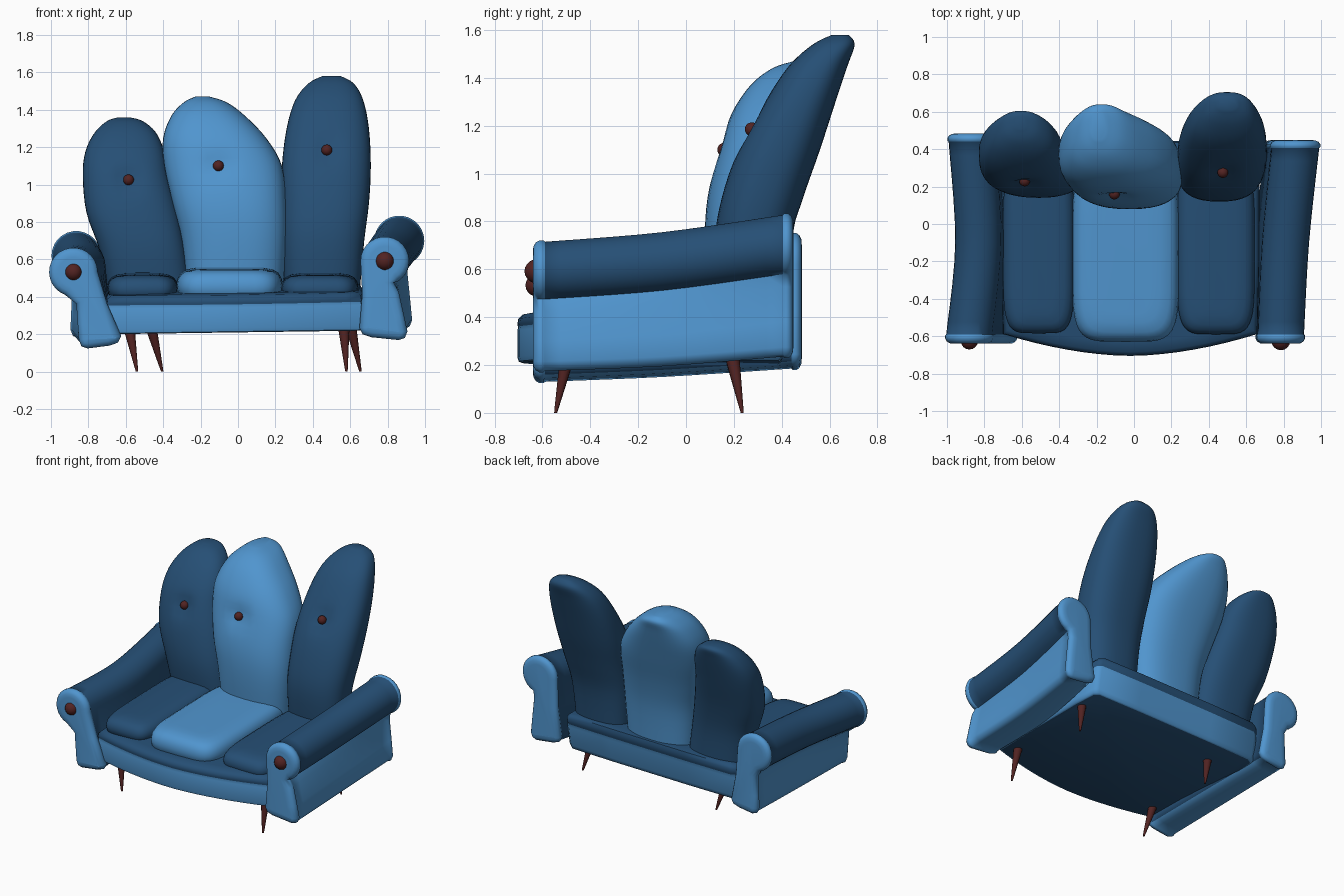
import bpy, bmesh, math
from mathutils import Vector

if "Cube" in bpy.data.objects:
    bpy.data.objects.remove(bpy.data.objects["Cube"])


def material(name, rgb):
    m = bpy.data.materials.new(name)
    m.diffuse_color = (*rgb, 1)
    m.use_nodes = True
    m.node_tree.nodes["Principled BSDF"].inputs["Base Color"].default_value = m.diffuse_color
    return m


LIGHT = material("light blue fabric", (0.08, 0.30, 0.62))
DARK = material("dark blue fabric", (0.019, 0.078, 0.178))
WOOD = material("dark red wood", (0.085, 0.017, 0.016))


def loft(name, rings, mats, pick=lambda i, j: 0, angle=50):
    """Skin closed rings; pick(band, side) gives the material, bands -1 and last are caps."""
    bm = bmesh.new()
    vs = [[bm.verts.new(p) for p in r] for r in rings]
    n = len(rings[0])
    for i in range(len(vs) - 1):
        for j in range(n):
            k = (j + 1) % n
            f = bm.faces.new((vs[i][j], vs[i][k], vs[i + 1][k], vs[i + 1][j]))
            f.material_index = pick(i, j)
    bm.faces.new(vs[0][::-1]).material_index = pick(-1, 0)
    bm.faces.new(vs[-1]).material_index = pick(len(vs) - 1, 0)
    bmesh.ops.recalc_face_normals(bm, faces=bm.faces)
    me = bpy.data.meshes.new(name)
    bm.to_mesh(me)
    bm.free()
    for m in mats:
        me.materials.append(m)
    ob = bpy.data.objects.new(name, me)
    bpy.context.collection.objects.link(ob)
    finish(ob, angle)
    return ob


def finish(ob, angle=50):
    bpy.ops.object.select_all(action='DESELECT')
    ob.select_set(True)
    bpy.context.view_layer.objects.active = ob
    bpy.ops.object.shade_smooth_by_angle(angle=math.radians(angle))


def smooth_rows(rows, n):
    """Catmull-Rom interpolation between rows of numbers."""
    out = []
    for i in range(len(rows) - 1):
        a, b, c, d = (rows[min(max(i + k, 0), len(rows) - 1)] for k in (-1, 0, 1, 2))
        for s in range(n):
            t = s / n
            out.append([0.5 * (2 * q + (r - p) * t + (2 * p - 5 * q + 4 * r - u) * t * t
                        + (3 * q - p - 3 * r + u) * t ** 3) for p, q, r, u in zip(a, b, c, d)])
    return out + [list(rows[-1])]


def superellipse(xl, xr, yf, yb, e, n=40):
    pts = []
    for k in range(n):
        a = 2 * math.pi * k / n
        c, s = math.cos(a), math.sin(a)
        pts.append(((xl + xr) / 2 + (xr - xl) / 2 * math.copysign(abs(c) ** (2 / e), c),
                    (yf + yb) / 2 + (yb - yf) / 2 * math.copysign(abs(s) ** (2 / e), s)))
    return pts


def button(name, loc, r):
    bpy.ops.mesh.primitive_uv_sphere_add(segments=16, ring_count=10, radius=r, location=loc)
    ob = bpy.context.object
    ob.name = name
    ob.data.materials.append(WOOD)
    finish(ob, 80)


# Tall back cushions, each row: z, left x, right x, front y, back y
def back_cushion(name, rows, mat, bx, bz, by):
    rings = []
    for z, xl, xr, yf, yb in smooth_rows(rows, 4):
        ring = []
        for x, y in superellipse(xl, xr, yf, yb, 2.5):
            if y < (yf + yb) / 2:  # dimple around the button
                y += 0.03 * math.exp(-((x - bx) ** 2 + (z - bz) ** 2) / 0.004)
            ring.append((x, y, z))
        rings.append(ring)
    loft(name, rings, [mat], angle=80)
    button(name + "_button", (bx, by, bz), 0.029)


back_cushion("left_back_cushion", [
    (.42, -.69, -.25, .16, .41), (.65, -.74, -.28, .14, .42), (.85, -.81, -.32, .16, .46),
    (1.05, -.83, -.37, .215, .52), (1.18, -.815, -.395, .28, .56), (1.28, -.765, -.44, .36, .59),
    (1.34, -.70, -.51, .44, .605), (1.36, -.64, -.58, .51, .58)], DARK, -.585, 1.025, .23)
back_cushion("middle_back_cushion", [
    (.42, -.27, .24, .10, .42), (.7, -.30, .26, .08, .44), (.9, -.35, .258, .09, .48),
    (1.1, -.395, .235, .14, .54), (1.25, -.40, .15, .19, .585), (1.37, -.355, .035, .27, .62),
    (1.44, -.29, -.06, .36, .64), (1.47, -.23, -.15, .45, .61)], LIGHT, -.105, 1.10, .16)
back_cushion("right_back_cushion", [
    (.42, .25, .65, .14, .40), (.7, .237, .675, .12, .43), (.9, .235, .70, .15, .49),
    (1.1, .235, .71, .22, .56), (1.3, .26, .70, .33, .625), (1.45, .305, .67, .43, .675),
    (1.54, .375, .62, .53, .705), (1.58, .45, .55, .61, .68)], DARK, .475, 1.185, .275)


# Seat cushions
def seat_cushion(name, xl, xr, yf, top, mat):
    rings = []
    for ins, t in ((.03, 0), (.005, .2), (0, .45), (.006, .65), (.022, .82), (.05, .93), (.1, .99), (.15, 1)):
        ring = superellipse(xl + ins, xr - ins, yf + ins, .32 - ins, 5)
        rings.append([(x, y, .39 + (top - .39) * t + .02 * (y + .3)) for x, y in ring])
    loft(name, rings, [mat], angle=80)


seat_cushion("left_seat_cushion", -.70, -.32, -.585, .52, DARK)
seat_cushion("middle_seat_cushion", -.33, .24, -.63, .55, LIGHT)
seat_cushion("right_seat_cushion", .23, .645, -.59, .52, DARK)

# Base frame: bowed front, light sides, dark lip and underside
outline = []
for k in range(17):
    x = -.70 + 1.36 * k / 16
    outline.append((x, -.705 + .12 * abs((x + .02) / .69) ** 1.8))
outline += [(.67, -.2), (.67, .2), (.66, .37), (.63, .395), (.3, .40), (0, .40), (-.3, .40),
            (-.66, .395), (-.70, .37), (-.71, .2), (-.71, -.2)]
rings = []
for k, z in ((.975, .21), (.992, .215), (1, .235), (1, .345), (.995, .362), (1, .37), (.995, .395), (.97, .412), (.9, .418)):
    ring = []
    for x, y in outline:
        px, py = x * k, y * k
        rise = (z - .21) / .2
        py += max(0, py) / .4 * .05 * rise
        ring.append((px, py, z + .014 * px + rise * .05 * (py + .65)))
    rings.append(ring)
loft("base_frame", rings, [LIGHT, DARK], lambda i, j: 1 if i < 0 or i >= 4 else 0)


# Rolled arms
ARC = 18


def arm_section(s, cx, cz, r, xi, xo, zb):
    """Roll on top, body below; s is +1 for the right arm. Returns (x, z) points."""
    pts = []
    for k in range(ARC + 1):
        a = math.radians(180 - 250 * k / ARC)
        pts.append((cx + s * r * math.cos(a), cz + r * math.sin(a)))
    nx, nz = cx + .6 * (xo - cx), cz - 1.35 * r
    pts += [(nx, nz), (nx + (xo - nx) * .6, (nz + zb) / 2), (xo, zb + .04),
            (xo - s * .012, zb + .01), (xo - s * .04, zb),
            (xi + s * .06, zb + .015), (xi + s * .015, zb + .03), (xi, zb + .06)]
    ix = cx - s * r
    pts.append((xi * .5 + ix * .5 + s * .012, (zb + .06 + cz) / 2))
    return pts


def offset(pts, d, s):
    out = []
    n = len(pts)
    for k in range(n):
        t = Vector(pts[(k + 1) % n]) - Vector(pts[k - 1])
        t.normalize()
        out.append((pts[k][0] - s * t.y * d * s * s, pts[k][1] + s * t.x * d))
    return out


def arm(name, s, stations):
    rows = smooth_rows(stations, 5)
    rings = []

    def add(row, y, d):
        sec = offset(arm_section(s, *row[1:]), d, s)
        rings.append([(x, y, z) for x, z in sec])

    a, b = rows[0], rows[-1]
    for dy, d in ((-.05, -.045), (-.048, -.02), (-.038, -.003), (-.022, .006), (-.006, .006)):
        add(a, a[0] + dy, d)
    for row in rows:
        add(row, row[0], 0)
    for dy, d in ((.006, .006), (.022, .006), (.034, -.003), (.042, -.02), (.044, -.045)):
        add(b, b[0] + dy, d)
    last = len(rings) - 1

    def pick(i, j):
        if i < 5 or i >= last - 5:
            return 0
        return 1 if j < ARC or j >= ARC + 7 else 0

    loft(name, rings, [LIGHT, DARK], pick)


arm("right_arm", 1, [(-.59, .785, .592, .124, .655, .90, .175), (-.1, .81, .63, .126, .645, .90, .195),
                     (.405, .862, .70, .128, .70, .925, .235)])
arm("left_arm", -1, [(-.59, -.88, .533, .124, -.63, -.845, .13), (-.1, -.832, .56, .124, -.65, -.86, .15),
                     (.44, -.865, .62, .126, -.69, -.89, .185)])
button("right_arm_button", (.785, -.625, .592), .05)
button("left_arm_button", (-.88, -.625, .533), .046)


# Tapered splayed legs: foot point then top point
def leg(name, foot, top):
    a, b = Vector((*foot, 0)), Vector(top)
    rings = []
    for t, r in ((0, .006), (.1, .009), (1, .031)):
        c = a.lerp(b, t)
        rings.append([(c.x + r * math.cos(k * math.pi / 6), c.y + r * math.sin(k * math.pi / 6), c.z)
                      for k in range(12)])
    loft(name, rings, [WOOD])


leg("front_left_leg", (-.54, -.545), (-.583, -.495, .235))
leg("front_right_leg", (.58, -.545), (.565, -.495, .24))
leg("back_left_leg", (-.405, .235), (-.465, .192, .235))
leg("back_right_leg", (.655, .235), (.602, .192, .24))
